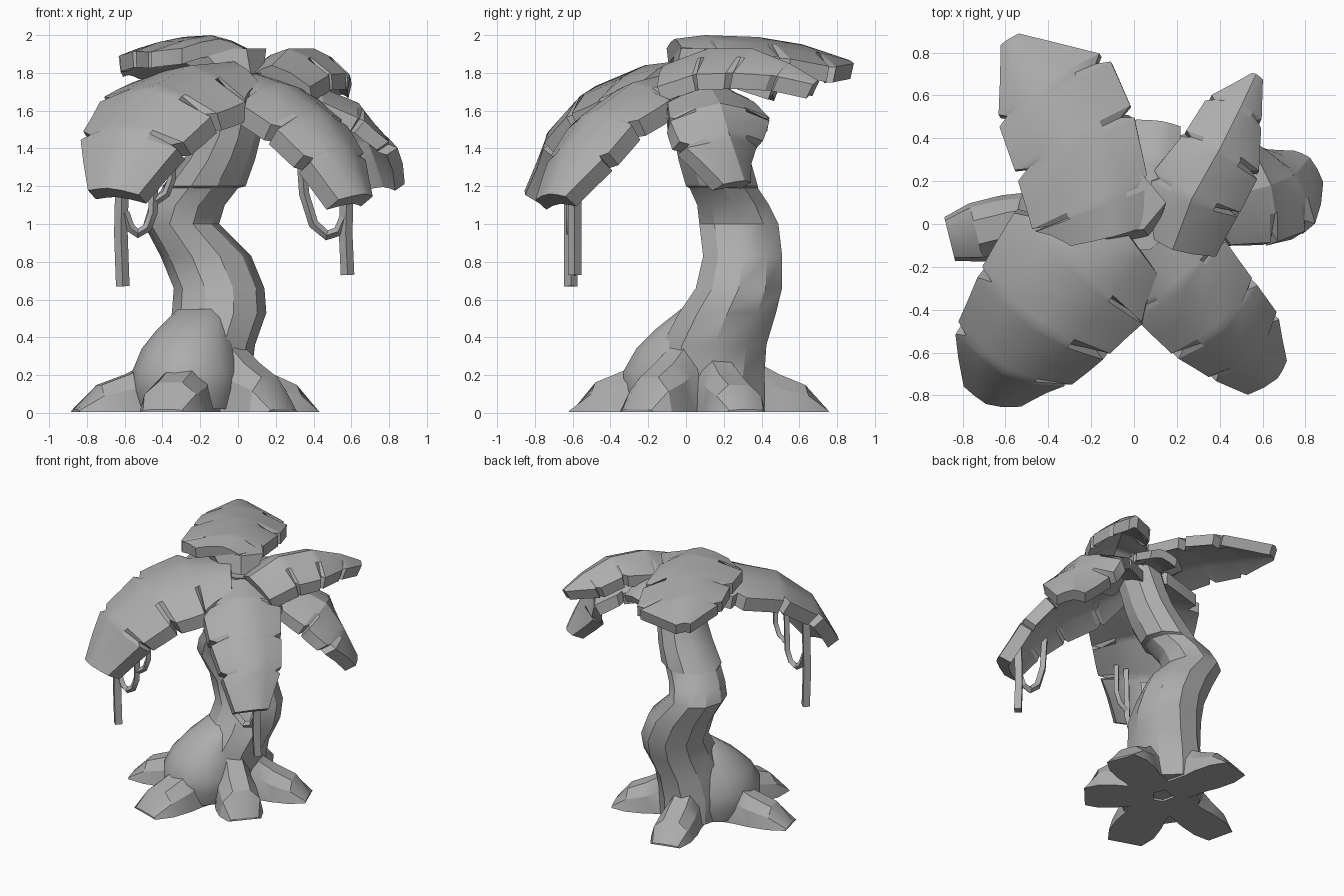
import bpy, bmesh, math
from mathutils import Vector

cube = bpy.data.objects.get("Cube")
if cube:
    bpy.data.objects.remove(cube, do_unlink=True)

# One stone grey for everything
grey = bpy.data.materials.new("plain_grey")
grey.use_nodes = True
colour = (0.42, 0.42, 0.42, 1)
grey.diffuse_color = colour
grey.node_tree.nodes["Principled BSDF"].inputs["Base Color"].default_value = colour


def finish(obj, angle):
    obj.data.materials.clear()
    obj.data.materials.append(grey)
    bpy.ops.object.select_all(action='DESELECT')
    obj.select_set(True)
    bpy.context.view_layer.objects.active = obj
    bpy.ops.object.shade_smooth_by_angle(angle=math.radians(angle))


def loft(name, rings, angle=32):
    """Skin a list of closed rings and cap both ends."""
    bm = bmesh.new()
    rows = [[bm.verts.new(p) for p in ring] for ring in rings]
    n = len(rows[0])
    for a, b in zip(rows, rows[1:]):
        for i in range(n):
            j = (i + 1) % n
            bm.faces.new((a[i], a[j], b[j], b[i]))
    bm.faces.new(rows[0])
    bm.faces.new(rows[-1])
    bmesh.ops.recalc_face_normals(bm, faces=bm.faces)
    mesh = bpy.data.meshes.new(name)
    bm.to_mesh(mesh)
    bm.free()
    obj = bpy.data.objects.new(name, mesh)
    bpy.context.collection.objects.link(obj)
    finish(obj, angle)


def column(name, levels, sides, angle=32):
    """Stack ellipses given as x, y, z, x radius, y radius."""
    turns = [math.tau * i / sides for i in range(sides)]
    loft(name, [[(x + rx * math.cos(a), y + ry * math.sin(a), z) for a in turns]
                for x, y, z, rx, ry in levels], angle)


# Trunk: S-bend with a collar below the crown
column("trunk", [
    (-.18, .12, .02, .24, .31), (-.18, .12, .2, .25, .31), (-.15, .15, .36, .24, .29),
    (-.1, .22, .53, .25, .27), (-.1, .28, .66, .24, .24), (-.17, .3, .83, .24, .22),
    (-.3, .28, 1, .2, .22), (-.27, .25, 1.1, .2, .2), (-.2, .2, 1.19, .2, .19),
    (-.18, .19, 1.2, .22, .2), (-.1, .15, 1.34, .19, .2), (-.05, .12, 1.46, .17, .19),
    (-.02, .09, 1.6, .16, .18), (.02, .05, 1.8, .17, .18)], 10)

# Rounded swelling at the front right of the foot
column("foot_bulge", [
    (-.27, -.02, .02, .26, .29), (-.27, -.02, .12, .29, .32), (-.27, -.02, .22, .29, .32),
    (-.26, 0, .34, .25, .27), (-.23, .04, .44, .2, .21), (-.18, .11, .55, .14, .14)], 14, 50)

# Wedge that carries the high frond on the crown
column("crown_hub", [(.02, 0, 1.7, .1, .1), (-.13, .1, 1.93, .28, .16)], 7)


# Roots: flat-bottomed tapering wedges
def root(name, tip, height, width):
    start = Vector((-.17, .1, 0))
    run = Vector((*tip, 0)) - start
    side = run.normalized().cross(Vector((0, 0, 1)))
    rings = []
    for t, h, w in ((.1, 1.9, .9), (.45, 1.2, .9), (.6, .95, 1), (.82, .68, 1), (1, .06, .75)):
        rings.append([start + run * t + side * width * w * u + Vector((0, 0, height * h * v + .005))
                      for u, v in ((-1, 0), (-.85, .6), (-.4, 1), (.4, 1), (.85, .6), (1, 0))])
    loft(name, rings, 25)


root("left_side_root", (-.86, -.07), .21, .14)
root("front_root", (-.4, -.58), .23, .17)
root("front_corner_root", (.24, -.26), .27, .16)
root("back_corner_root", (.39, .32), .21, .15)
root("back_root", (-.33, .73), .21, .15)


# Fronds: arched slabs with notched edges and a ridge down the middle
def frond(name, stations, droop, thick=.085):
    """Stations are x, y, z, left width, right width; droop is left, right."""
    st = [Vector(s) for s in stations]
    samples = []
    for k in range(len(st) - 1):
        for t in (0, .1, .5, .9):
            samples.append((st[k].lerp(st[k + 1], t), .8 if t == 0 and k else 1))
    samples.append((st[-1], 1))
    rings = []
    for i, (s, pinch) in enumerate(samples):
        a = samples[max(i - 3, 0)][0]
        b = samples[min(i + 3, len(samples) - 1)][0]
        tangent = Vector((b - a)[:3]).normalized()
        side = Vector((tangent.y, -tangent.x, 0)).normalized()
        normal = side.cross(tangent)
        top = []
        for u in (-1, -.5, 0, .5, 1):
            w = s[3] if u < 0 else s[4]
            reach = w * u * (pinch if abs(u) == 1 else 1)
            fall = droop[u > 0] * w * abs(u) ** 1.5
            top.append(Vector(s[:3]) + side * reach - normal * fall)
        rings.append(top + [p - normal * thick for p in reversed(top)])
    loft(name, rings, 28)


frond("back_right_frond", [
    (-.1, -.06, 1.98, .2, .13), (-.14, .1, 2, .36, .23),
    (-.29, .38, 1.99, .3, .32), (-.43, .62, 1.95, .25, .35), (-.59, .86, 1.87, .04, .06)],
    (.25, .35))
frond("back_left_frond", [
    (.18, -.12, 1.84, .1, .2), (.27, .12, 1.93, .22, .23), (.4, .35, 1.93, .18, .22),
    (.5, .55, 1.85, .16, .12), (.57, .7, 1.76, .02, .04)], (.45, .6))
frond("front_right_frond", [
    (-.02, -.06, 1.86, .22, .27), (-.25, -.22, 1.84, .38, .42), (-.45, -.48, 1.73, .34, .37),
    (-.61, -.69, 1.51, .29, .3), (-.69, -.84, 1.19, .15, .13)], (.5, .2), .1)
frond("front_left_frond", [
    (.08, -.08, 1.8, .14, .14), (.22, -.28, 1.75, .29, .27), (.42, -.48, 1.6, .25, .26),
    (.56, -.62, 1.4, .22, .21), (.67, -.72, 1.16, .09, .15)], (.3, .4), .1)
frond("left_side_frond", [
    (.1, .06, 1.75, .14, .14), (.4, .12, 1.74, .24, .22), (.64, .18, 1.64, .3, .26),
    (.75, .23, 1.47, .26, .25), (.82, .31, 1.23, .08, .12)], (.35, .4))
frond("small_back_frond", [
    (.06, .08, 1.83, .1, .1), (.1, .3, 1.81, .14, .12), (.13, .48, 1.74, .12, .09)],
    (.3, .3), .06)


# Hanging vines: four-sided tubes under the two front fronds
def vine(name, points, depth, radius):
    curve = bpy.data.curves.new(name, 'CURVE')
    curve.dimensions = '3D'
    curve.bevel_depth = radius
    curve.bevel_resolution = 0
    curve.use_fill_caps = True
    spline = curve.splines.new('POLY')
    spline.points.add(len(points) - 1)
    for p, (x, z) in zip(spline.points, points):
        p.co = (x, depth, z, 1)
    obj = bpy.data.objects.new(name, curve)
    bpy.context.collection.objects.link(obj)
    bpy.ops.object.select_all(action='DESELECT')
    obj.select_set(True)
    bpy.context.view_layer.objects.active = obj
    bpy.ops.object.convert(target='MESH')
    finish(bpy.context.view_layer.objects.active, 30)


vine("right_hanging_vine", [(-.61, 1.4), (-.62, .95), (-.61, .67)], -.61, .036)
vine("right_vine_loop", [(-.6, 1.06), (-.57, .98), (-.53, .95), (-.48, .98), (-.45, 1.06),
                         (-.44, 1.45)], -.61, .025)
vine("right_vine_offshoot", [(-.44, 1.12), (-.38, 1.16), (-.35, 1.24), (-.35, 1.45)], -.61, .022)
vine("left_hanging_vine", [(.58, 1.33), (.57, .95), (.58, .73)], -.59, .036)
vine("left_vine_loop", [(.33, 1.45), (.35, 1.16), (.4, 1), (.47, .94), (.53, .96), (.57, 1.05)],
     -.59, .027)
